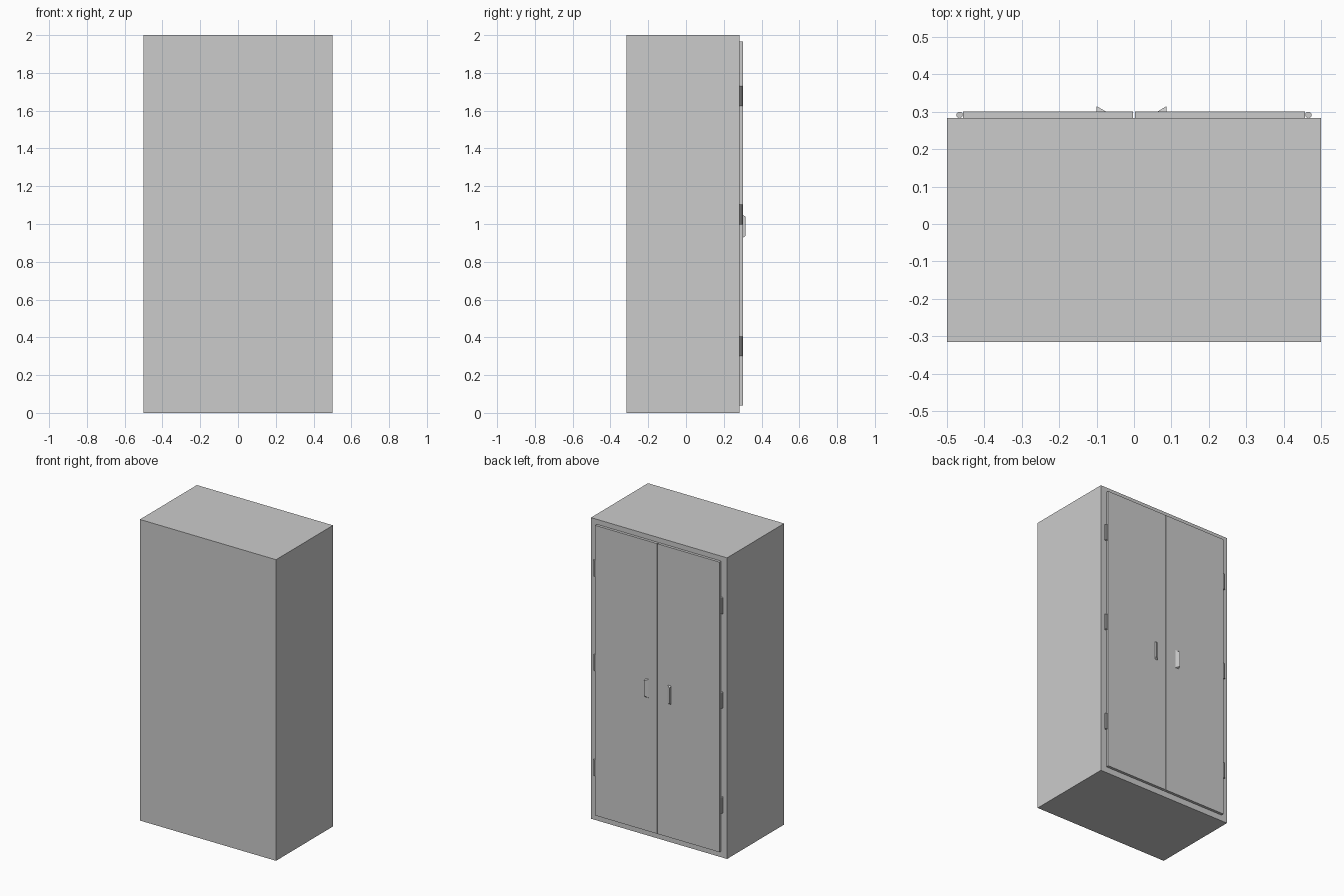
import bpy, bmesh, math
from mathutils import Matrix

if "Cube" in bpy.data.objects:
    bpy.data.objects.remove(bpy.data.objects["Cube"])


def add_object(name, bm):
    bmesh.ops.recalc_face_normals(bm, faces=bm.faces[:])
    mesh = bpy.data.meshes.new(name)
    bm.to_mesh(mesh)
    bm.free()
    obj = bpy.data.objects.new(name, mesh)
    bpy.context.collection.objects.link(obj)
    return obj


def box(name, lo, hi):
    bm = bmesh.new()
    bmesh.ops.create_cube(bm, size=1)
    for v in bm.verts:
        v.co = [(a + b) / 2 + c * (b - a) for a, b, c in zip(lo, hi, v.co)]
    return add_object(name, bm)


def hinge(name, x, z0, z1):
    bm = bmesh.new()
    place = Matrix.Translation((x, 0.2915, (z0 + z1) / 2)) @ Matrix.Rotation(math.radians(22.5), 4, 'Z')
    bmesh.ops.create_cone(bm, cap_ends=True, segments=8, radius1=0.0088, radius2=0.0088,
                          depth=z1 - z0, matrix=place)
    return add_object(name, bm)


def handle(name, x_out, x_in):
    # Wedge-shaped pull: slopes out from the door, with tapered ends
    bm = bmesh.new()
    profile = [(0.300, 0.925), (0.315, 0.938), (0.315, 1.038), (0.300, 1.05)]
    outer = [bm.verts.new((x_out, y, z)) for y, z in profile]
    low = bm.verts.new((x_in, 0.300, 0.925))
    high = bm.verts.new((x_in, 0.300, 1.05))
    a, b, c, d = outer
    for face in ((a, b, c, d), (b, low, high, c), (a, low, b), (d, c, high), (a, d, high, low)):
        bm.faces.new(face)
    return add_object(name, bm)


# Cabinet body
box("cabinet_body", (-0.5, -0.315, 0), (0.5, 0.283, 2))

# Doors
box("left_door", (-0.457, 0.282, 0.04), (-0.003, 0.301, 1.967))
box("right_door", (0.003, 0.282, 0.04), (0.457, 0.301, 1.967))

# Hinges, three per side
for side, x in (("left", -0.466), ("right", 0.466)):
    for level, z0, z1 in (("lower", 0.30, 0.405), ("middle", 0.998, 1.102), ("upper", 1.625, 1.73)):
        hinge(f"{side}_{level}_hinge", x, z0, z1)

# Door handles
handle("left_handle", -0.1, -0.074)
handle("right_handle", 0.087, 0.062)
